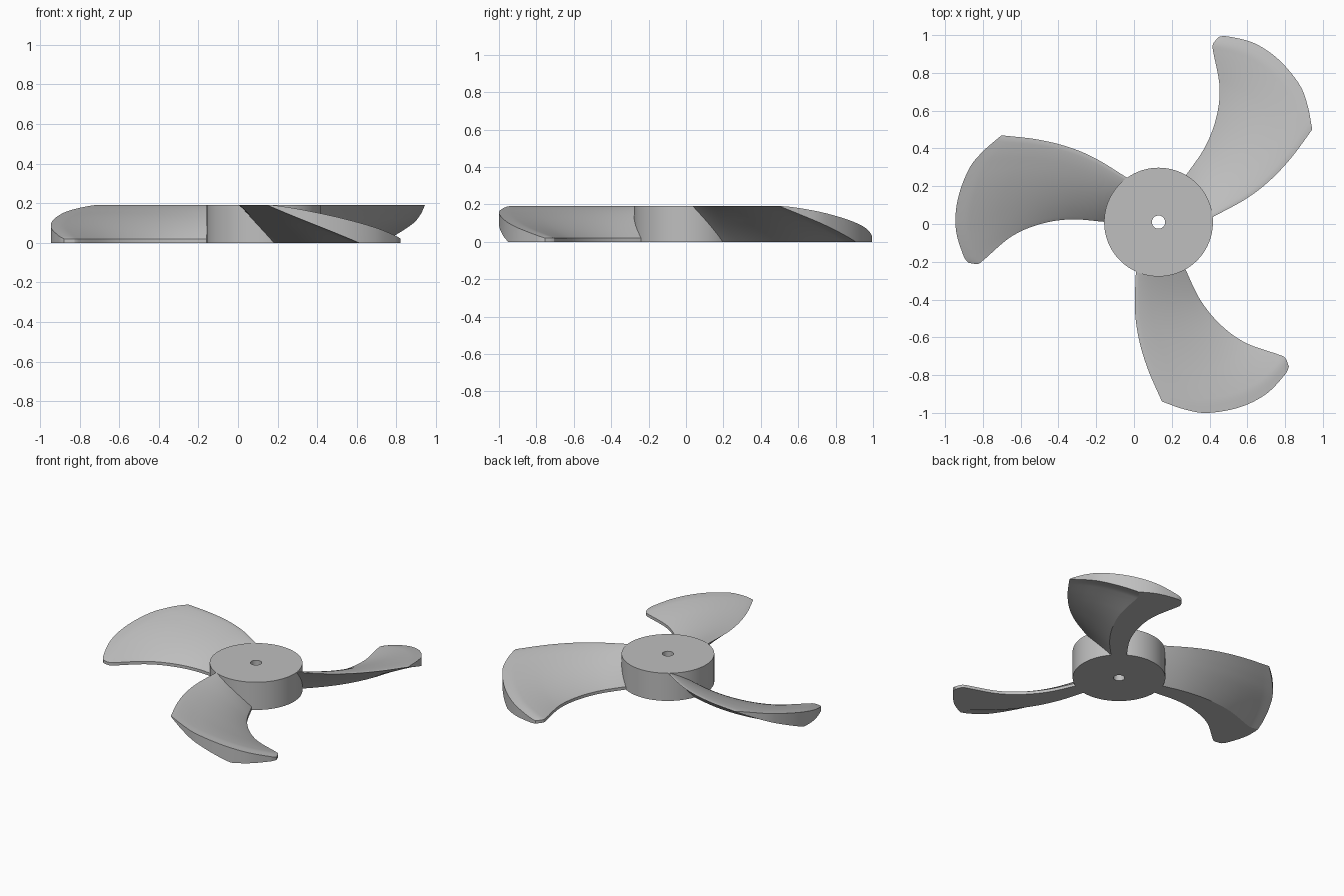
import bpy, bmesh, math
from mathutils import Vector, Matrix

cube = bpy.data.objects.get("Cube")
if cube:
    bpy.data.objects.remove(cube, do_unlink=True)

HEIGHT = 0.19
HUB_R, BORE_R = 0.288, 0.035
CENTRE = Vector((0.13, 0.01, 0))
ROWS, COLS = 60, 50          # blade grid: root to rim, high edge to low edge

grey = bpy.data.materials.new("plain grey")
grey.use_nodes = True
colour = (0.52, 0.52, 0.52, 1)
grey.diffuse_color = colour
grey.node_tree.nodes["Principled BSDF"].inputs["Base Color"].default_value = colour


def finish(name, bm):
    bmesh.ops.remove_doubles(bm, verts=bm.verts, dist=1e-5)
    bmesh.ops.recalc_face_normals(bm, faces=bm.faces)
    mesh = bpy.data.meshes.new(name)
    bm.to_mesh(mesh)
    bm.free()
    mesh.materials.append(grey)
    obj = bpy.data.objects.new(name, mesh)
    bpy.context.collection.objects.link(obj)
    bpy.ops.object.select_all(action='DESELECT')
    obj.select_set(True)
    bpy.context.view_layer.objects.active = obj
    bpy.ops.object.shade_smooth_by_angle(angle=math.radians(20))
    return obj


def curve(points, count):
    """Smooth curve through the points, evenly spaced by length."""
    p = [Vector(q) for q in points]
    p = [2 * p[0] - p[1]] + p + [2 * p[-1] - p[-2]]
    fine = []
    for a, b, c, d in zip(p, p[1:], p[2:], p[3:]):
        for k in range(24):
            u = k / 24
            fine.append(0.5 * (2 * b + (c - a) * u + (2 * a - 5 * b + 4 * c - d) * u**2
                               + (3 * b - a - 3 * c + d) * u**3))
    fine.append(p[-2])
    dist = [0]
    for a, b in zip(fine, fine[1:]):
        dist.append(dist[-1] + (b - a).length)
    out, j = [], 0
    for i in range(count + 1):
        target = dist[-1] * i / count
        while j < len(fine) - 2 and dist[j + 1] < target:
            j += 1
        out.append(fine[j].lerp(fine[j + 1], (target - dist[j]) / (dist[j + 1] - dist[j])))
    return out


# Hub: a short cylinder with a through bore
bm = bmesh.new()
rings = []
for r, z in ((HUB_R, 0), (HUB_R, HEIGHT), (BORE_R, HEIGHT), (BORE_R, 0)):
    rings.append([bm.verts.new(CENTRE + Vector((r * math.cos(a), r * math.sin(a), z)))
                  for a in (math.tau * i / 96 for i in range(96))])
for ring, following in zip(rings, rings[1:] + rings[:1]):
    for i in range(96):
        j = (i + 1) % 96
        bm.faces.new((ring[i], ring[j], following[j], following[i]))
finish("hub", bm)

# Blade outline
high_edge = curve([(0.01, -0.245), (0.005, -0.45), (0.026, -0.61),
                   (0.074, -0.77), (0.148, -0.94)], ROWS)
low_edge = curve([(0.27, -0.235), (0.35, -0.40), (0.455, -0.53), (0.587, -0.627),
                  (0.762, -0.69), (0.80, -0.708), (0.82, -0.755)], ROWS)
rim = curve([(0.148, -0.94), (0.27, -0.982), (0.39, -1.0), (0.56, -0.97),
             (0.70, -0.90), (0.80, -0.796), (0.82, -0.755)], COLS)


def blade_point(row, col):
    s, t = row / ROWS, col / COLS
    across = high_edge[row].lerp(low_edge[row], t)
    bulge = rim[col] - rim[0].lerp(rim[-1], t)
    return across + bulge * s


def upper(t):
    return min(HEIGHT, HEIGHT + 0.002 - 0.172 * t ** 1.35)


def lower(t):
    return max(0, HEIGHT * (1 - t / 0.62))


# Blade: pitched upper and lower skins joined by upright walls
def make_blade(name, angle):
    bm = bmesh.new()
    skins = []
    for height in (upper, lower):
        skins.append([[bm.verts.new((*blade_point(r, c), height(c / COLS)))
                       for c in range(COLS + 1)] for r in range(ROWS + 1)])
    for g in skins:
        for r in range(ROWS):
            for c in range(COLS):
                bm.faces.new((g[r][c], g[r][c + 1], g[r + 1][c + 1], g[r + 1][c]))
    top, bottom = skins
    for r in (0, ROWS):
        for c in range(COLS):
            bm.faces.new((top[r][c], top[r][c + 1], bottom[r][c + 1], bottom[r][c]))
    for c in (0, COLS):
        for r in range(ROWS):
            bm.faces.new((top[r][c], top[r + 1][c], bottom[r + 1][c], bottom[r][c]))
    bmesh.ops.rotate(bm, verts=bm.verts, cent=CENTRE,
                     matrix=Matrix.Rotation(angle, 3, 'Z'))
    finish(name, bm)


for i, side in enumerate(("front", "left", "right")):
    make_blade(side + "_blade", math.tau * i / 3)
